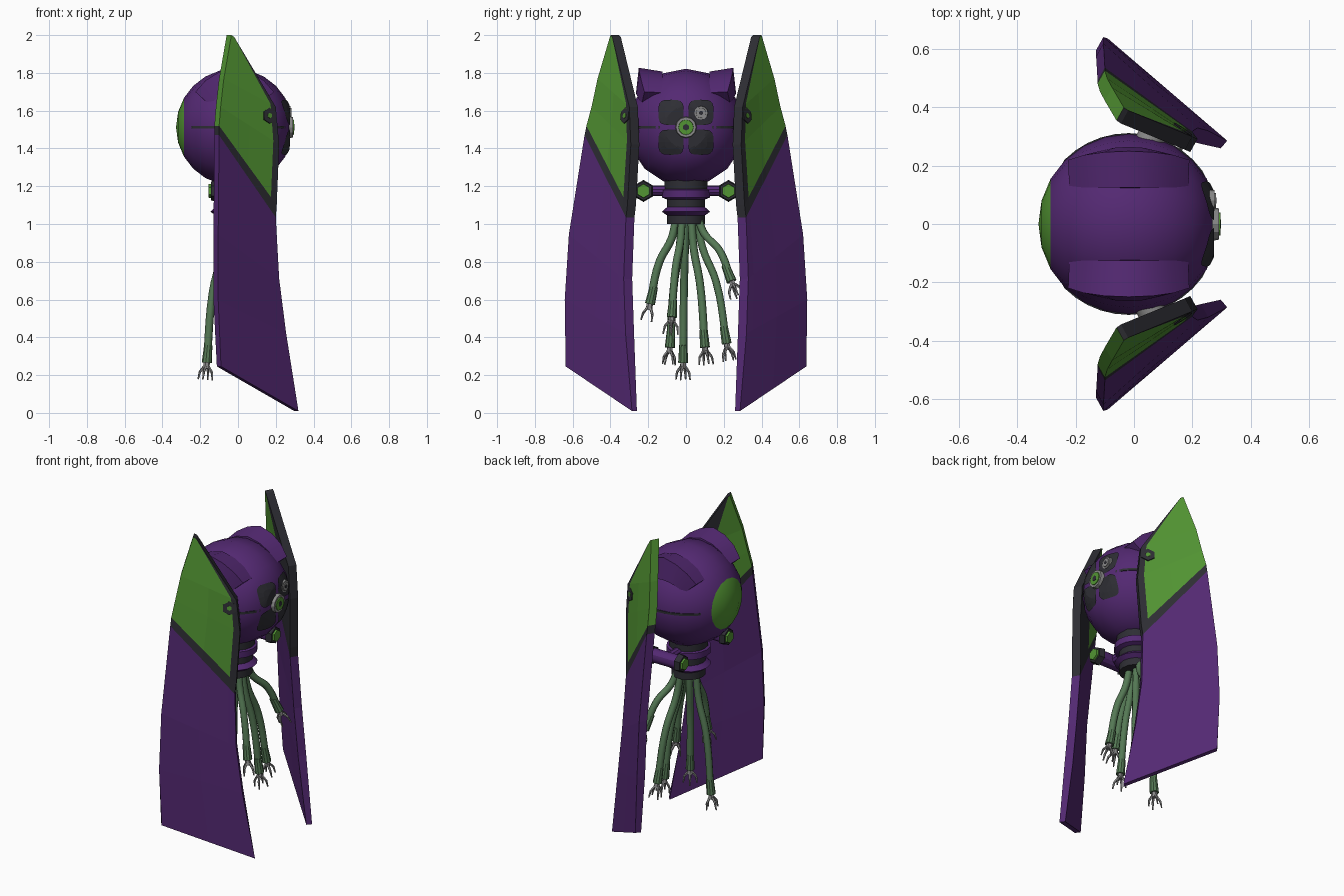
import bpy, bmesh, math
from mathutils import Vector, Matrix

cube = bpy.data.objects.get("Cube")
if cube:
    bpy.data.objects.remove(cube, do_unlink=True)


def material(name, rgb):
    m = bpy.data.materials.new(name)
    m.use_nodes = True
    m.diffuse_color = (*rgb, 1)
    m.node_tree.nodes["Principled BSDF"].inputs["Base Color"].default_value = (*rgb, 1)
    return m


PURPLE = material("purple", (.088, .022, .17))
GREEN = material("green", (.085, .30, .033))
DARK = material("charcoal", (.027, .027, .034))
VINE = material("grey_green", (.09, .19, .09))
GREY = material("grey", (.25, .25, .25))


def finish(name, bm, mats, smooth=None):
    bmesh.ops.recalc_face_normals(bm, faces=bm.faces)
    me = bpy.data.meshes.new(name)
    bm.to_mesh(me)
    bm.free()
    for m in mats:
        me.materials.append(m)
    ob = bpy.data.objects.new(name, me)
    bpy.context.collection.objects.link(ob)
    if smooth:
        bpy.ops.object.select_all(action='DESELECT')
        ob.select_set(True)
        bpy.context.view_layer.objects.active = ob
        bpy.ops.object.shade_smooth_by_angle(angle=math.radians(smooth))
    return ob


def rod(name, p, q, r1, r2, sides, mat, smooth=None):
    p, q = Vector(p), Vector(q)
    d = q - p
    mx = Matrix.Translation((p + q) / 2) @ d.to_track_quat('Z', 'Y').to_matrix().to_4x4()
    bm = bmesh.new()
    bmesh.ops.create_cone(bm, cap_ends=True, segments=sides, radius1=r1, radius2=r2,
                          depth=d.length, matrix=mx)
    return finish(name, bm, [mat], smooth)


def tube(name, points, radius, mat):
    cu = bpy.data.curves.new(name, 'CURVE')
    cu.dimensions = '3D'
    cu.bevel_depth, cu.bevel_resolution, cu.use_fill_caps = radius, 2, True
    cu.resolution_u = 5
    sp = cu.splines.new('BEZIER')
    sp.bezier_points.add(len(points) - 1)
    for bp, p in zip(sp.bezier_points, points):
        bp.co = p
        bp.handle_left_type = bp.handle_right_type = 'AUTO'
    cu.materials.append(mat)
    ob = bpy.data.objects.new(name, cu)
    bpy.context.collection.objects.link(ob)
    bpy.ops.object.select_all(action='DESELECT')
    ob.select_set(True)
    bpy.context.view_layer.objects.active = ob
    bpy.ops.object.convert(target='MESH')


# Head sphere with flattened face and green rear cap
CX, CZ, R, FLAT = -.018, 1.512, .31, .27
bm = bmesh.new()
bmesh.ops.create_uvsphere(bm, u_segments=16, v_segments=12, radius=R,
                          matrix=Matrix.Translation((CX, 0, CZ)) @ Matrix.Rotation(math.pi / 2, 4, 'Y'))
for f in bm.faces:
    f.material_index = int(f.calc_center_median().x < -.28)
for v in bm.verts:
    v.co.x = min(v.co.x, FLAT)
finish("head", bm, [PURPLE, GREEN], 35)

# Thin seam around the sides of the head
bm = bmesh.new()
bmesh.ops.create_cone(bm, cap_ends=True, segments=40, radius1=R + .002, radius2=R + .002,
                      depth=.014, matrix=Matrix.Translation((CX, 0, CZ)))
for v in bm.verts:
    v.co.x = max(-.26, min(v.co.x, .255))
finish("head_seam", bm, [DARK])

# Four dark rounded petals around the eye
for sy in (-1, 1):
    for sz in (-1, 1):
        bm = bmesh.new()
        rings = []
        for k in (.02, .5, 1):
            ring = []
            for i in range(20):
                a = math.tau * i / 20
                c, s = math.cos(a), math.sin(a)
                y = sy * (.079 + .067 * k * math.copysign(abs(c) ** .55, c))
                z = sz * (.079 + .067 * k * math.copysign(abs(s) ** .55, s))
                x = min(CX + math.sqrt(R * R - y * y - z * z), FLAT) + .004
                ring.append(bm.verts.new((x, y, CZ + z)))
            rings.append(ring)
        bm.faces.new(rings[0])
        for a, b in zip(rings, rings[1:]):
            for i in range(20):
                bm.faces.new((a[i - 1], a[i], b[i], b[i - 1]))
        finish("face_petal", bm, [DARK])

# Main eye and small upper eye
for name, y, z, r, lens in (("main_eye", 0, CZ, .063, GREEN), ("small_eye", .08, 1.588, .042, GREY)):
    x = FLAT if y == 0 else .255
    rod(name + "_rim", (x - .03, y, z), (x + .022, y, z), r, r * .85, 12, GREY)
    rod(name + "_lens", (x, y, z), (x + .027, y, z), r * .72, r * .62, 12, lens)
    rod(name + "_pupil", (x, y, z), (x + .029, y, z), r * .28, r * .28, 6, DARK)

# Raised crest plates on both sides of the crown
for side in (-1, 1):
    bm = bmesh.new()
    sections = []
    for i in range(7):
        a = math.radians(42 + 16 * i)
        edge = abs(i - 3) / 3
        outer = .25 - .03 * edge ** 2
        rows = ((.125, .295 - .02 * edge), (outer, .315 - .035 * edge), (outer + .015, .18), (.12, .2))
        sections.append([bm.verts.new((CX + r * math.cos(a), side * y, CZ + r * math.sin(a)))
                         for y, r in rows])
    for a, b in zip(sections, sections[1:]):
        for j in range(4):
            bm.faces.new((a[j - 1], a[j], b[j], b[j - 1]))
    bm.faces.new(sections[0])
    bm.faces.new(sections[-1])
    finish("crest_plate", bm, [PURPLE], 30)

# Neck turned from a stepped profile
profile = [(0, 1.26), (.115, 1.26), (.115, 1.185), (.128, 1.18), (.128, 1.14), (.1, 1.13), (.1, 1.09),
           (.128, 1.065), (.1, 1.045), (.1, 1.0), (0, 1.0)]
bm = bmesh.new()
N = 16
loops = [[bm.verts.new((CX + max(r, .001) * math.cos(math.tau * i / N),
                        max(r, .001) * math.sin(math.tau * i / N), z)) for i in range(N)]
         for r, z in profile]
for k, (a, b) in enumerate(zip(loops, loops[1:])):
    for i in range(N):
        f = bm.faces.new((a[i - 1], a[i], b[i], b[i - 1]))
        f.material_index = int(k in (2, 3, 4, 6, 7))
finish("neck", bm, [DARK, PURPLE], 30)

# Side pods with green hexagonal lamps at both ends, and shield joints
for side in (-1, 1):
    y, z = side * .225, 1.175
    rod("pod_arm", (CX, side * .08, z), (CX, y, z), .028, .028, 10, PURPLE, 30)
    rod("pod", (CX - .11, y, z), (CX + .11, y, z), .042, .042, 12, PURPLE, 30)
    for d in (-1, 1):
        rod("lamp_rim", (CX + d * .09, y, z), (CX + d * .125, y, z), .058, .05, 6, DARK)
        rod("lamp", (CX + d * .1, y, z), (CX + d * .137, y, z), .042, .036, 6, GREEN)
    rod("shield_joint", (.03, side * .23, 1.52), (.085, side * .36, 1.52), .052, .045, 12, GREY, 30)

# Big curved shields: rear and front edge points, from the tip down
rows = [((-.035, .40, 2.0), (-.02, .39, 1.99)),
        ((-.075, .468, 1.77), (.2, .30, 1.62)),
        ((-.092, .50, 1.62), (.218, .292, 1.42)),
        ((-.1, .527, 1.52), (.205, .31, 1.10)),
        ((-.1, .537, 1.47), (.2, .318, 1.035)),
        ((-.105, .62, .945), (.218, .33, .71)),
        ((-.105, .642, .6), (.255, .32, .42)),
        ((-.09, .637, .246), (.32, .286, .01))]
cols = (0, .5, .9, 1)
for side in (-1, 1):
    flip = Vector((1, side, 1))
    bm = bmesh.new()
    skins = [[], []]
    for k, (b, f) in enumerate(rows):
        back = Vector((-.022, -.026, 0)) if k == len(rows) - 1 else Vector((-.025, -.045, 0))
        for s, skin in enumerate(skins):
            skin.append([bm.verts.new((Vector(b).lerp(Vector(f), t) + back * s) * flip) for t in cols])
    for k in range(len(rows) - 1):
        def paint(face, green):
            face.material_index = 0 if k > 3 else (2 if green and k < 3 else 1)
        for s, skin in enumerate(skins):
            for j in range(3):
                quad = (skin[k][j], skin[k][j + 1], skin[k + 1][j + 1], skin[k + 1][j])
                paint(bm.faces.new(quad), j < (1 if s else 2))
        for j in (0, 3):
            o, n = skins
            paint(bm.faces.new((o[k][j], n[k][j], n[k + 1][j], o[k + 1][j])), j == 0)
    for k in (0, -1):
        for j in range(3):
            o, n = skins[0][k], skins[1][k]
            bm.faces.new((o[j], o[j + 1], n[j + 1], n[j])).material_index = 1 if k == 0 else 0
    finish("shield", bm, [PURPLE, DARK, GREEN])

    # Small emblem-free notch and dot near the front edge
    a, b = Vector(rows[1][0]), Vector(rows[1][1])
    c, d = Vector(rows[2][0]), Vector(rows[2][1])
    spot = a.lerp(b, .86).lerp(c.lerp(d, .86), .35)
    normal = ((b - a).cross(c - a)).normalized()
    normal *= 1 if normal.y > 0 else -1
    for nm, r, h, m in (("shield_notch", .042, .004, DARK), ("shield_dot", .015, .006, GREEN)):
        rod(nm, (spot - normal * .003) * flip, (spot + normal * h) * flip, r, r, 6, m)

# Hanging tentacles, each with a cuff and a small four-fingered hand
tips = [(-.02, -.19, .58), (.12, -.075, .51), (.03, -.085, .35), (-.165, -.015, .27),
        (.08, .1, .35), (.05, .215, .37), (.12, .24, .70)]
for i, (x, y, z) in enumerate(tips):
    ang = math.tau * i / len(tips)
    tip = Vector((x, y, z))
    root = Vector((CX + x * .3, y * .28, 1.02))
    mid = root.lerp(tip, .5) + Vector((x * .1, y * .1, 0))
    tube("tentacle", [root, root.lerp(mid, .45) - Vector((x, y, 0)) * .08, mid, tip], .021, VINE)
    out = (tip - mid).normalized()
    rod("cuff", tip - out * .09, tip + out * .004, .022, .027, 10, VINE, 30)
    rod("palm", tip, tip + out * .035, .016, .018, 6, GREY)
    u = out.orthogonal().normalized()
    w = out.cross(u)
    for n in range(4):
        a = ang + math.tau * n / 4
        spread = u * math.cos(a) + w * math.sin(a)
        start = tip + out * .025 + spread * .012
        knuckle = start + out * .03 + spread * .022
        rod("finger", start, knuckle, .008, .007, 5, GREY)
        rod("fingertip", knuckle, knuckle + out * .04 + spread * .006, .007, .004, 5, GREY)
